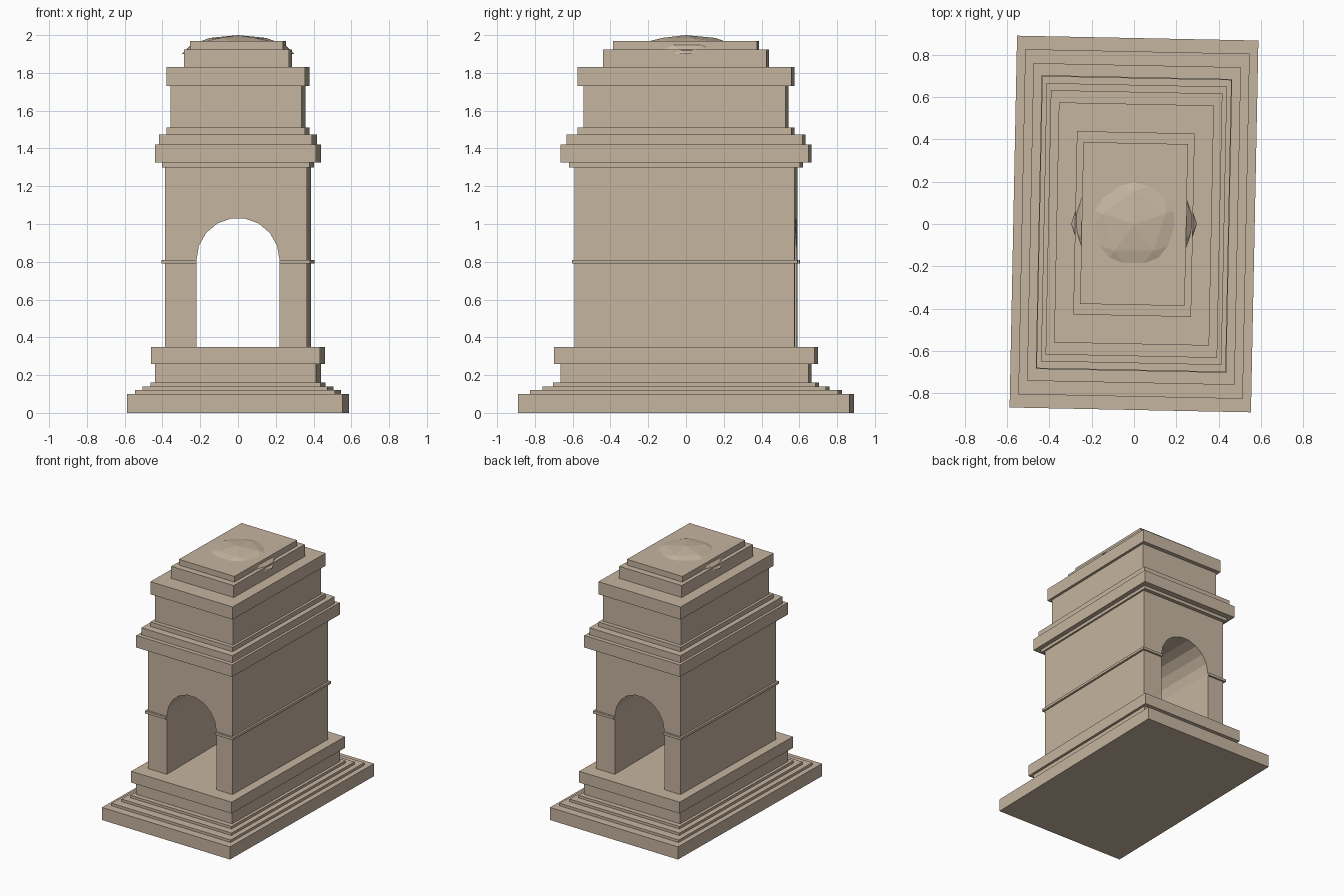
import bpy, bmesh
from math import radians, sin, cos, pi
from mathutils import Matrix

if "Cube" in bpy.data.objects:
    bpy.data.objects.remove(bpy.data.objects["Cube"])

TURN = Matrix.Rotation(radians(-1.15), 4, 'Z')  # whole block sits slightly turned


def finish(name, bm):
    bmesh.ops.recalc_face_normals(bm, faces=bm.faces[:])
    mesh = bpy.data.meshes.new(name)
    bm.to_mesh(mesh)
    bm.free()
    obj = bpy.data.objects.new(name, mesh)
    bpy.context.collection.objects.link(obj)
    obj.data.materials.append(stone)
    return obj


def tier(name, hx, hy, z0, z1):
    bm = bmesh.new()
    bmesh.ops.create_cube(bm, size=1)
    m = TURN @ Matrix.Translation((0, 0, (z0 + z1) / 2)) @ Matrix.Diagonal((2 * hx, 2 * hy, z1 - z0, 1))
    bmesh.ops.transform(bm, matrix=m, verts=bm.verts[:])
    return finish(name, bm)


stone = bpy.data.materials.new("stone")
stone.diffuse_color = (0.56, 0.46, 0.35, 1)
stone.use_nodes = True
stone.node_tree.nodes["Principled BSDF"].inputs["Base Color"].default_value = stone.diffuse_color

# Stacked rectangular tiers: name, half width, half depth, bottom, top
TIERS = [
    ("base_slab", 0.57, 0.878, 0, 0.10),
    ("lower_step", 0.53, 0.815, 0.10, 0.12),
    ("middle_step", 0.49, 0.75, 0.12, 0.14),
    ("upper_step", 0.45, 0.694, 0.14, 0.16),
    ("plinth", 0.427, 0.656, 0.16, 0.26),
    ("plinth_cap", 0.447, 0.69, 0.26, 0.35),
    ("arch_block", 0.376, 0.582, 0.35, 1.30),
    ("string_course", 0.392, 0.597, 0.79, 0.81),
    ("cornice_bed", 0.39, 0.611, 1.30, 1.325),
    ("cornice", 0.426, 0.657, 1.325, 1.42),
    ("cornice_step", 0.405, 0.624, 1.42, 1.475),
    ("attic_foot", 0.366, 0.567, 1.475, 1.51),
    ("attic", 0.346, 0.535, 1.51, 1.73),
    ("attic_cap", 0.366, 0.567, 1.73, 1.83),
    ("roof_lower", 0.278, 0.433, 1.83, 1.925),
    ("roof_upper", 0.247, 0.382, 1.925, 1.97),
]
parts = {t[0]: tier(*t) for t in TIERS}

# Arched passage cutter, running front to back
R, SPRING, N = 0.22, 0.81, 9
profile = [(-R, 0.3), (R, 0.3)]
profile += [(R * cos(pi * i / N), SPRING + R * 1.01 * sin(pi * i / N)) for i in range(N + 1)]
bm = bmesh.new()
face = bm.faces.new([bm.verts.new((x, -0.8, z)) for x, z in profile])
ext = bmesh.ops.extrude_face_region(bm, geom=[face])
bmesh.ops.translate(bm, vec=(0, 1.6, 0),
                    verts=[g for g in ext["geom"] if isinstance(g, bmesh.types.BMVert)])
cutter = finish("passage_cutter", bm)
cutter.hide_render = True
cutter.hide_viewport = True
cutter.display_type = 'WIRE'
for name in ("arch_block", "string_course"):
    mod = parts[name].modifiers.new("passage", 'BOOLEAN')
    mod.operation = 'DIFFERENCE'
    mod.solver = 'EXACT'
    mod.object = cutter

# Shallow faceted dome: flattened half icosphere
bm = bmesh.new()
bmesh.ops.create_icosphere(bm, subdivisions=2, radius=1)
bmesh.ops.rotate(bm, matrix=Matrix.Rotation(pi / 2, 3, 'Z'), verts=bm.verts[:])
cut = bmesh.ops.bisect_plane(bm, geom=bm.verts[:] + bm.edges[:] + bm.faces[:], dist=1e-4,
                             plane_co=(0, 0, 0), plane_no=(0, 0, -1), clear_outer=True)
bmesh.ops.contextual_create(bm, geom=[g for g in cut["geom_cut"] if isinstance(g, bmesh.types.BMEdge)])
bmesh.ops.transform(bm, verts=bm.verts[:],
                    matrix=Matrix.Translation((0, 0, 1.9)) @ Matrix.Diagonal((0.297, 0.297, 0.1, 1)))
finish("roof_dome", bm)
